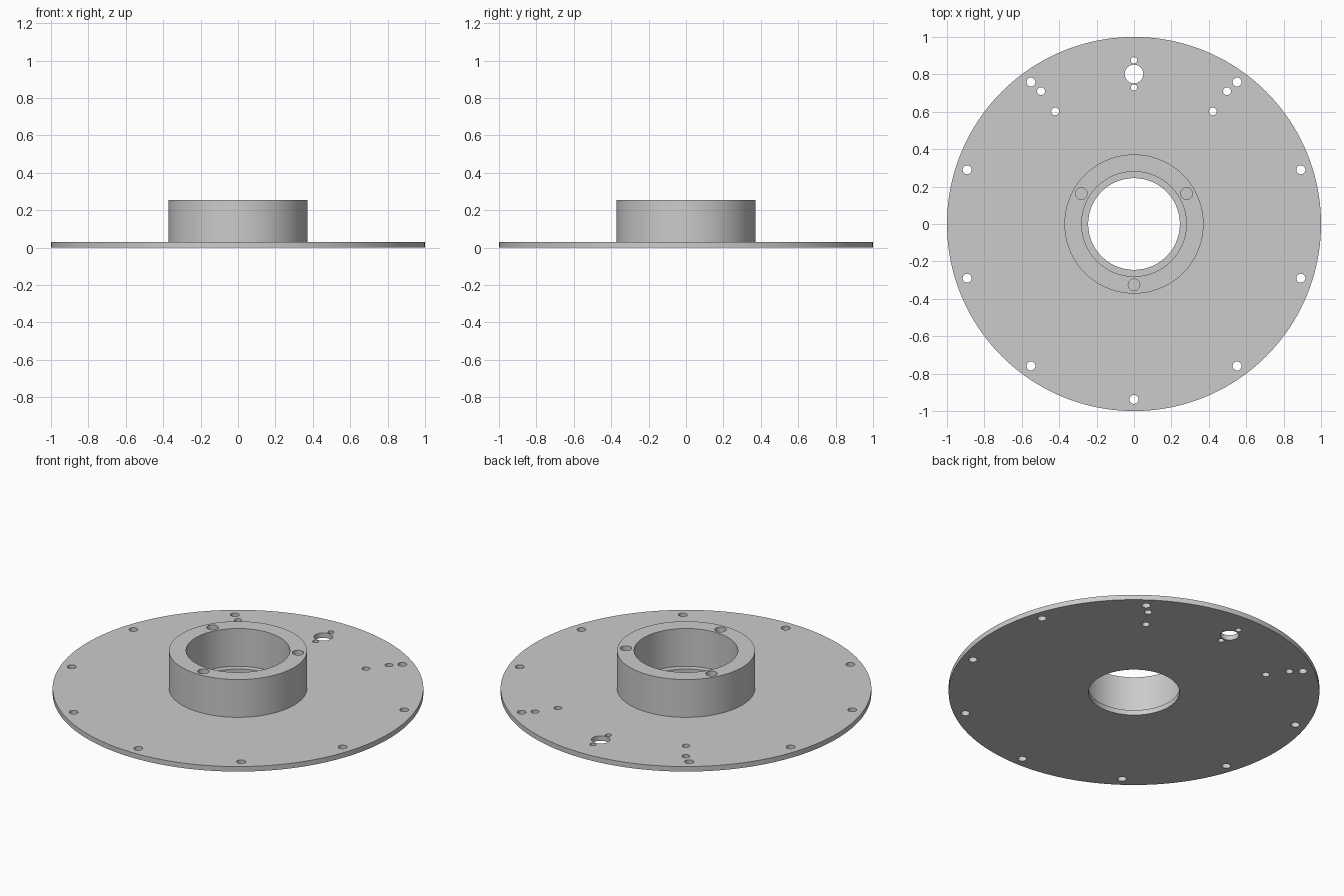
import bpy
import bmesh
from math import radians, cos, sin
from mathutils import Matrix

cube = bpy.data.objects.get("Cube")
if cube:
    bpy.data.objects.remove(cube, do_unlink=True)

PLATE_TOP, HUB_TOP = 0.03, 0.255

metal = bpy.data.materials.new("grey_metal")
metal.use_nodes = True
metal.diffuse_color = (0.6, 0.6, 0.6, 1)
metal.node_tree.nodes["Principled BSDF"].inputs["Base Color"].default_value = (0.6, 0.6, 0.6, 1)


def polar(radius, degrees):
    a = radians(degrees)
    return radius * cos(a), radius * sin(a)


def cylinders(name, specs, z0, z1):
    """One object holding a vertical cylinder per (x, y, radius, sides)."""
    bm = bmesh.new()
    for x, y, r, sides in specs:
        bmesh.ops.create_cone(bm, cap_ends=True, segments=sides, radius1=r, radius2=r,
                              depth=z1 - z0,
                              matrix=Matrix.Translation((x, y, (z0 + z1) / 2)))
    mesh = bpy.data.meshes.new(name)
    bm.to_mesh(mesh)
    bm.free()
    mesh.materials.append(metal)
    obj = bpy.data.objects.new(name, mesh)
    bpy.context.collection.objects.link(obj)
    return obj


def drill(obj, holes, z0, z1):
    """Cut the holes, then shade the curved walls smooth."""
    cutter = cylinders("hole_cutter", holes, z0, z1)
    cutter.hide_render = True
    mod = obj.modifiers.new("holes", "BOOLEAN")
    mod.operation = "DIFFERENCE"
    mod.solver = "EXACT"
    mod.object = cutter
    bpy.ops.object.select_all(action="DESELECT")
    obj.select_set(True)
    bpy.context.view_layer.objects.active = obj
    bpy.ops.object.modifier_apply(modifier=mod.name)
    bpy.data.objects.remove(cutter, do_unlink=True)
    bpy.ops.object.shade_smooth_by_angle(angle=radians(30))


# Base plate: central bore, rim bolt holes, cable port and two angled hole pairs
plate_holes = [(0, 0, 0.245, 96)]
for i in range(10):
    if i != 5:  # no rim hole behind the cable port
        plate_holes.append((*polar(0.938, -90 + 36 * i), 0.024, 24))
plate_holes.append((0, 0.802, 0.05, 32))
for y in (0.73, 0.875):
    plate_holes.append((0, y, 0.017, 24))
for side in (-1, 1):
    for radius in (0.735, 0.867):
        x, y = polar(radius, 55)
        plate_holes.append((side * x, y, 0.021, 24))

plate = cylinders("base_plate", [(0, 0, 1, 160)], 0, PLATE_TOP)
drill(plate, plate_holes, -0.1, 0.1)

# Raised hub ring: wider bore leaves a ledge on the plate, three screw holes
hub_holes = [(0, 0, 0.28, 96)]
for angle in (30, 150, 270):
    hub_holes.append((*polar(0.325, angle), 0.031, 32))

hub = cylinders("hub_ring", [(0, 0, 0.372, 128)], PLATE_TOP, HUB_TOP)
drill(hub, hub_holes, -0.1, 0.4)
